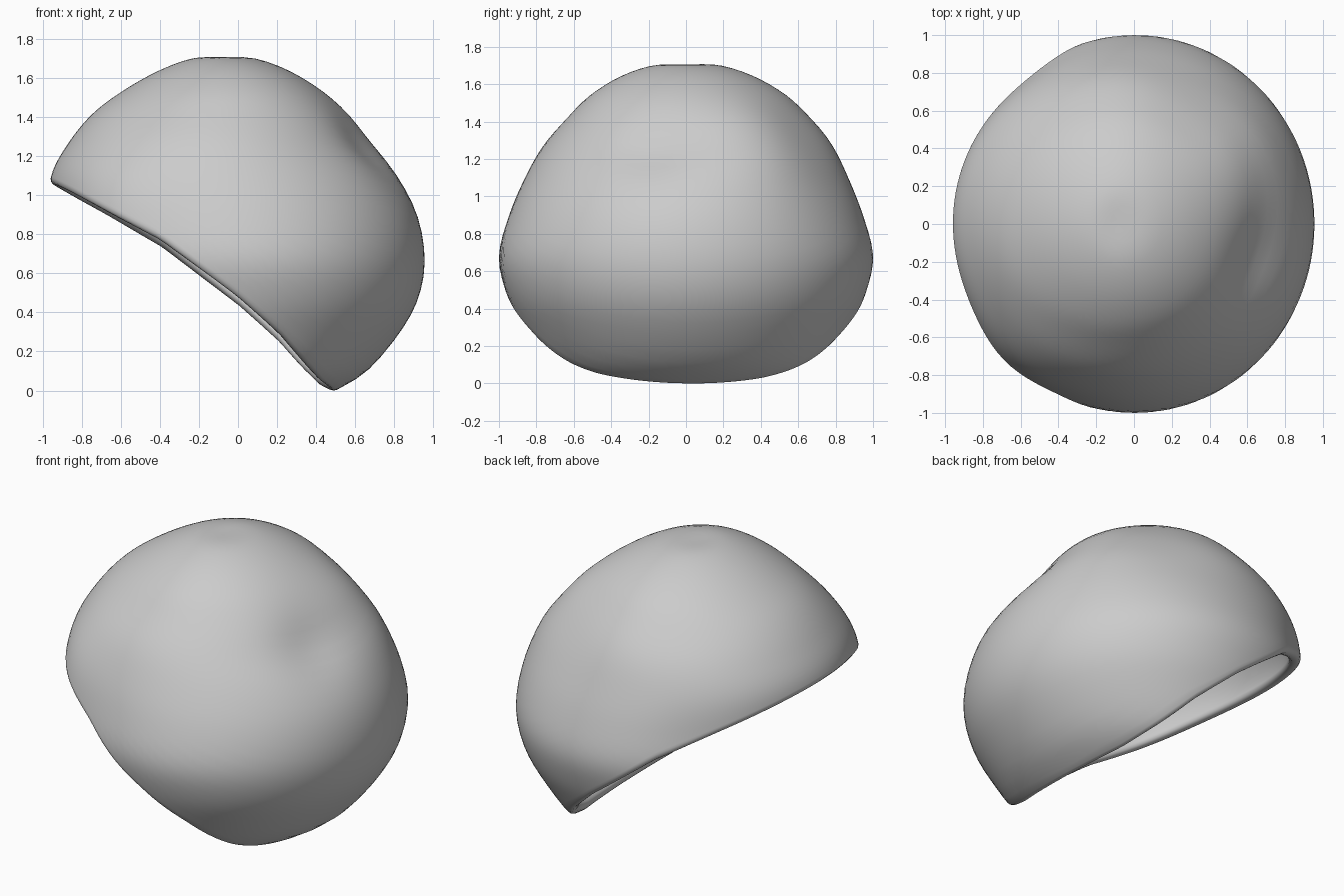
import bpy, bmesh, math
from mathutils import Vector

if "Cube" in bpy.data.objects:
    bpy.data.objects.remove(bpy.data.objects["Cube"], do_unlink=True)

SEGMENTS, ROWS = 128, 34

# Horizontal sections of the dome: height, left edge, right edge, half depth
sections = [Vector(s) for s in [
    (1.705, -0.08, -0.08, 0), (1.70, -0.23, 0.08, 0.18), (1.64, -0.4, 0.25, 0.36),
    (1.54, -0.58, 0.41, 0.52), (1.42, -0.74, 0.54, 0.64), (1.27, -0.865, 0.66, 0.765),
    (1.1, -0.955, 0.81, 0.86), (0.9, -0.965, 0.915, 0.945), (0.68, -0.95, 0.955, 1.0),
    (0.48, -0.9, 0.925, 0.96), (0.3, -0.85, 0.83, 0.88), (0.1, -0.75, 0.66, 0.77),
    (-0.01, -0.65, 0.48, 0.65)]]

# Slanted rim line: x, height
rim_line = [(-1, 1.075), (-0.94, 1.045), (-0.7, 0.92), (-0.4, 0.755), (-0.2, 0.6),
            (0, 0.45), (0.22, 0.255), (0.42, 0.03), (0.48, -0.01), (1, -0.01)]

# Shallow swells and hollows: centre, radius, outward push
bumps = [((0.58, 0.38, 1.3), 0.32, 0.055), ((0.63, -0.18, 1.22), 0.23, -0.036),
         ((-0.68, -0.7, 0.9), 0.3, 0.045), ((-0.55, 0.75, 0.8), 0.25, -0.012),
         ((-0.35, -0.45, 1.45), 0.32, -0.012), ((0, 0.68, 1.35), 0.3, 0.02)]


def section_at(s):
    """Smooth blend between neighbouring sections."""
    last = len(sections) - 1
    i = min(int(s), last - 1)
    f = s - i
    a, b, c, d = (sections[min(max(k, 0), last)] for k in range(i - 1, i + 3))
    return 0.5 * (2 * b + (c - a) * f + (2 * a - 5 * b + 4 * c - d) * f ** 2
                  + (3 * b - a - 3 * c + d) * f ** 3)


def rim_height(x):
    for (x0, z0), (x1, z1) in zip(rim_line, rim_line[1:]):
        if x <= x1:
            return z0 + (z1 - z0) * (x - x0) / (x1 - x0)
    return rim_line[-1][1]


def dome_point(s, angle):
    z, left, right, depth = section_at(s)
    return Vector(((left + right) / 2 + (right - left) / 2 * math.cos(angle),
                   depth * math.sin(angle), z))


def rim_parameter(angle):
    """Find where one meridian of the dome meets the slanted rim."""
    low, high = 1.0, len(sections) - 1.0
    for _ in range(30):
        mid = (low + high) / 2
        p = dome_point(mid, angle)
        if p.z > rim_height(p.x) - 0.02 * math.sin(angle):
            low = mid
        else:
            high = mid
    return low


def bumpy(p):
    """Push the surface out or in around each bump."""
    outward = (p - Vector((0, 0, 0.7))).normalized()
    return p + outward * sum(
        push * math.exp(-((p - Vector(centre)).length / radius) ** 2)
        for centre, radius, push in bumps)


# Dome surface, spun from the crown down to the rim
bm = bmesh.new()
crown = bm.verts.new(dome_point(0, 0))
columns = []
for i in range(SEGMENTS):
    angle = math.tau * i / SEGMENTS
    end = rim_parameter(angle)
    columns.append([bm.verts.new(bumpy(dome_point(end * j / ROWS, angle)))
                    for j in range(1, ROWS + 1)])
for i, column in enumerate(columns):
    following = columns[(i + 1) % SEGMENTS]
    bm.faces.new((crown, column[0], following[0]))
    for j in range(ROWS - 1):
        bm.faces.new((column[j], column[j + 1], following[j + 1], following[j]))
mesh = bpy.data.meshes.new("dome_shell")
bm.to_mesh(mesh)
bm.free()
shell = bpy.data.objects.new("dome_shell", mesh)
bpy.context.collection.objects.link(shell)

# Thin hollow wall with a rounded lip
wall = shell.modifiers.new("wall", "SOLIDIFY")
wall.thickness = 0.07
wall.offset = -1
lip = shell.modifiers.new("lip", "BEVEL")
lip.width = 0.028
lip.segments = 3
lip.limit_method = "ANGLE"
lip.angle_limit = math.radians(50)

# Plain grey finish
grey = bpy.data.materials.new("plain_grey")
grey.use_nodes = True
colour = (0.6, 0.6, 0.6, 1)
grey.diffuse_color = colour
grey.node_tree.nodes["Principled BSDF"].inputs["Base Color"].default_value = colour
mesh.materials.append(grey)

bpy.context.view_layer.objects.active = shell
shell.select_set(True)
bpy.ops.object.shade_smooth_by_angle(angle=math.radians(60))
